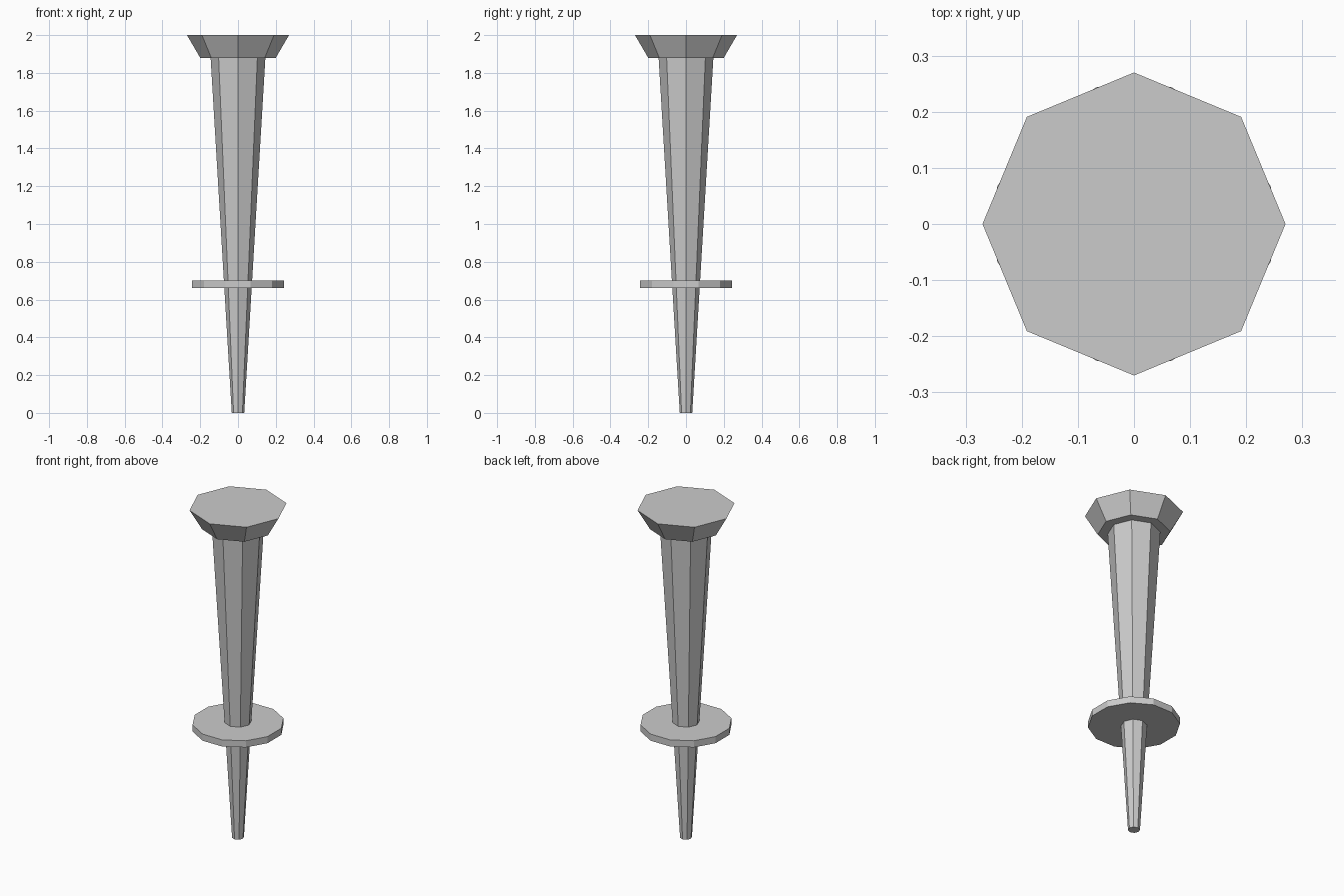
import bpy
import math

cube = bpy.data.objects.get("Cube")
if cube:
    bpy.data.objects.remove(cube, do_unlink=True)

# Single plain grey for every part
grey = bpy.data.materials.new("plain_grey")
grey.use_nodes = True
colour = (0.6, 0.6, 0.6, 1.0)
grey.diffuse_color = colour
grey.node_tree.nodes["Principled BSDF"].inputs["Base Color"].default_value = colour


def frustum(name, sides, r_bottom, r_top, z_bottom, z_top, turn=0.0):
    """Flat-shaded, capped prism or tapered prism standing on the z axis."""
    bpy.ops.mesh.primitive_cone_add(
        vertices=sides, radius1=r_bottom, radius2=r_top,
        depth=z_top - z_bottom, location=(0, 0, (z_bottom + z_top) / 2),
        rotation=(0, 0, turn))
    part = bpy.context.object
    part.name = name
    part.data.materials.append(grey)
    return part


# Octagonal shaft tapering to the tip
frustum("tapered_shaft", 8, 0.033, 0.145, 0.0, 1.88)

# Flared octagonal head
frustum("flared_head", 8, 0.2, 0.27, 1.88, 2.0)

# Twelve-sided collar with flats facing the axes
frustum("collar_disc", 12, 0.253, 0.253, 0.66, 0.70, math.pi / 12)
